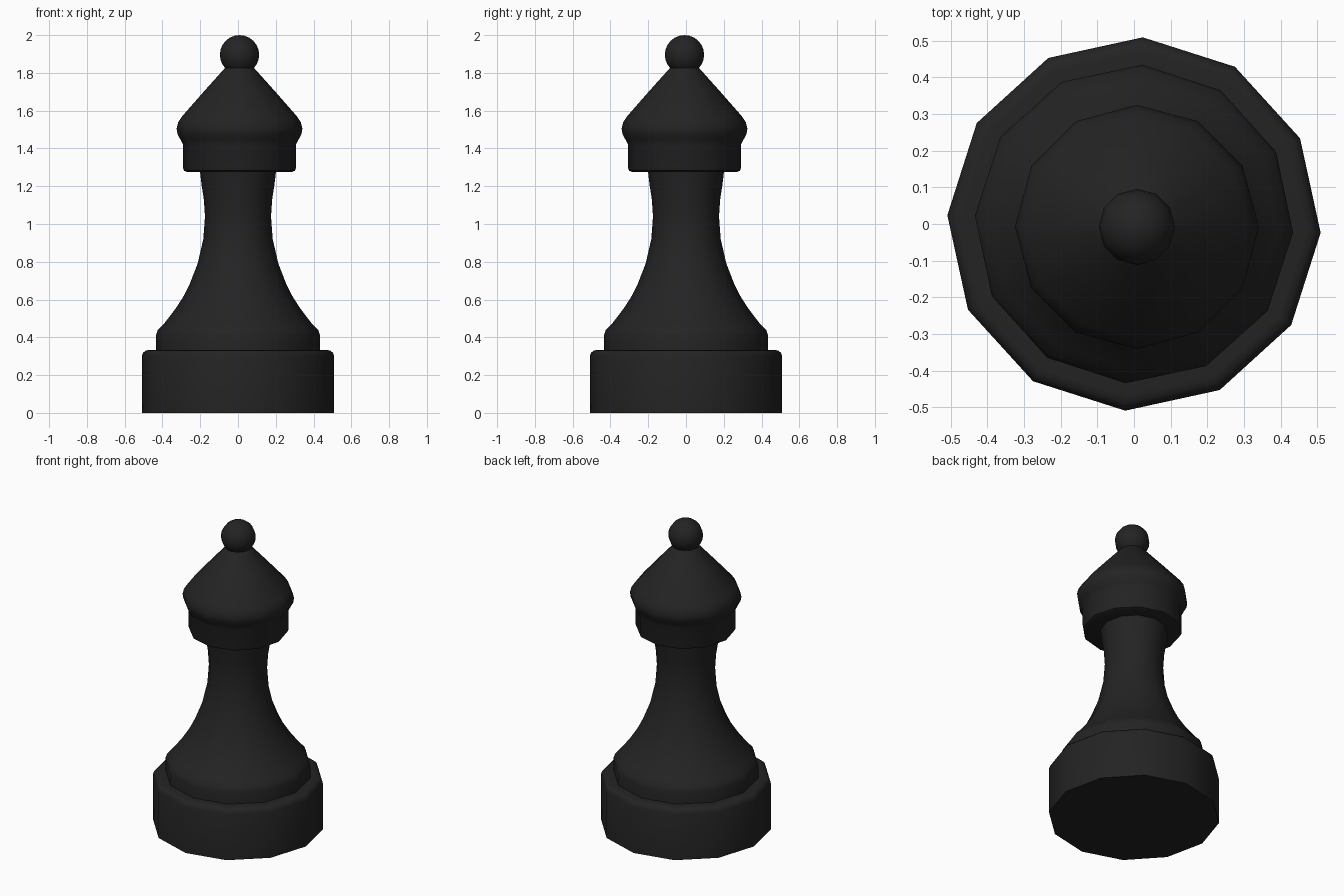
import bpy, math

if "Cube" in bpy.data.objects:
    bpy.data.objects.remove(bpy.data.objects["Cube"])

black = bpy.data.materials.new("black")
black.diffuse_color = (0.017, 0.017, 0.017, 1)
black.use_nodes = True
black.node_tree.nodes["Principled BSDF"].inputs["Base Color"].default_value = black.diffuse_color
SIDES = 12


def lathe(name, profile, center=(0, 0), turn=0.0):
    """Spin an (r, z) profile, listed bottom to top, into a closed 12-sided solid."""
    verts, faces = [], []
    for r, z in profile:
        for i in range(SIDES):
            a = math.radians(turn) + 2 * math.pi * i / SIDES
            verts.append((center[0] + r * math.cos(a), center[1] + r * math.sin(a), z))
    for k in range(len(profile) - 1):
        for i in range(SIDES):
            j = (i + 1) % SIDES
            a, b = k * SIDES, (k + 1) * SIDES
            faces.append((a + i, a + j, b + j, b + i))
    faces.append(tuple(reversed(range(SIDES))))
    top = (len(profile) - 1) * SIDES
    faces.append(tuple(range(top, top + SIDES)))
    me = bpy.data.meshes.new(name)
    me.from_pydata(verts, [], faces)
    me.materials.append(black)
    ob = bpy.data.objects.new(name, me)
    bpy.context.collection.objects.link(ob)
    bpy.ops.object.select_all(action='DESELECT')
    ob.select_set(True)
    bpy.context.view_layer.objects.active = ob
    bpy.ops.object.shade_smooth_by_angle(angle=math.radians(40))
    return ob


# Heavy base drum with a rounded upper rim
lathe("base", [(0.51, 0), (0.51, 0.30), (0.503, 0.318), (0.49, 0.33),
               (0.47, 0.333), (0.40, 0.333)], turn=-2.7)

# Foot ring flowing into the waisted stem
lathe("stem", [(0.435, 0.32), (0.435, 0.41), (0.426, 0.437), (0.395, 0.468),
               (0.33, 0.553), (0.287, 0.62), (0.255, 0.685), (0.214, 0.79),
               (0.184, 0.92), (0.175, 1.04), (0.181, 1.13), (0.192, 1.20),
               (0.203, 1.29)], turn=-3)

# Collar and pointed head, slightly off centre
AXIS = (0.008, -0.008)
lathe("collar_and_head", [(0.15, 1.276), (0.28, 1.276), (0.293, 1.282), (0.299, 1.296),
               (0.299, 1.42), (0.312, 1.446), (0.328, 1.475), (0.333, 1.505),
               (0.324, 1.54), (0.304, 1.57), (0.19, 1.70), (0.077, 1.826),
               (0.06, 1.84)], AXIS)

# Ball finial
R, CZ = 0.104, 1.896
lathe("finial", [(max(R * math.sin(math.pi * k / 12), 0.001),
                  CZ - R * math.cos(math.pi * k / 12)) for k in range(13)], AXIS)
